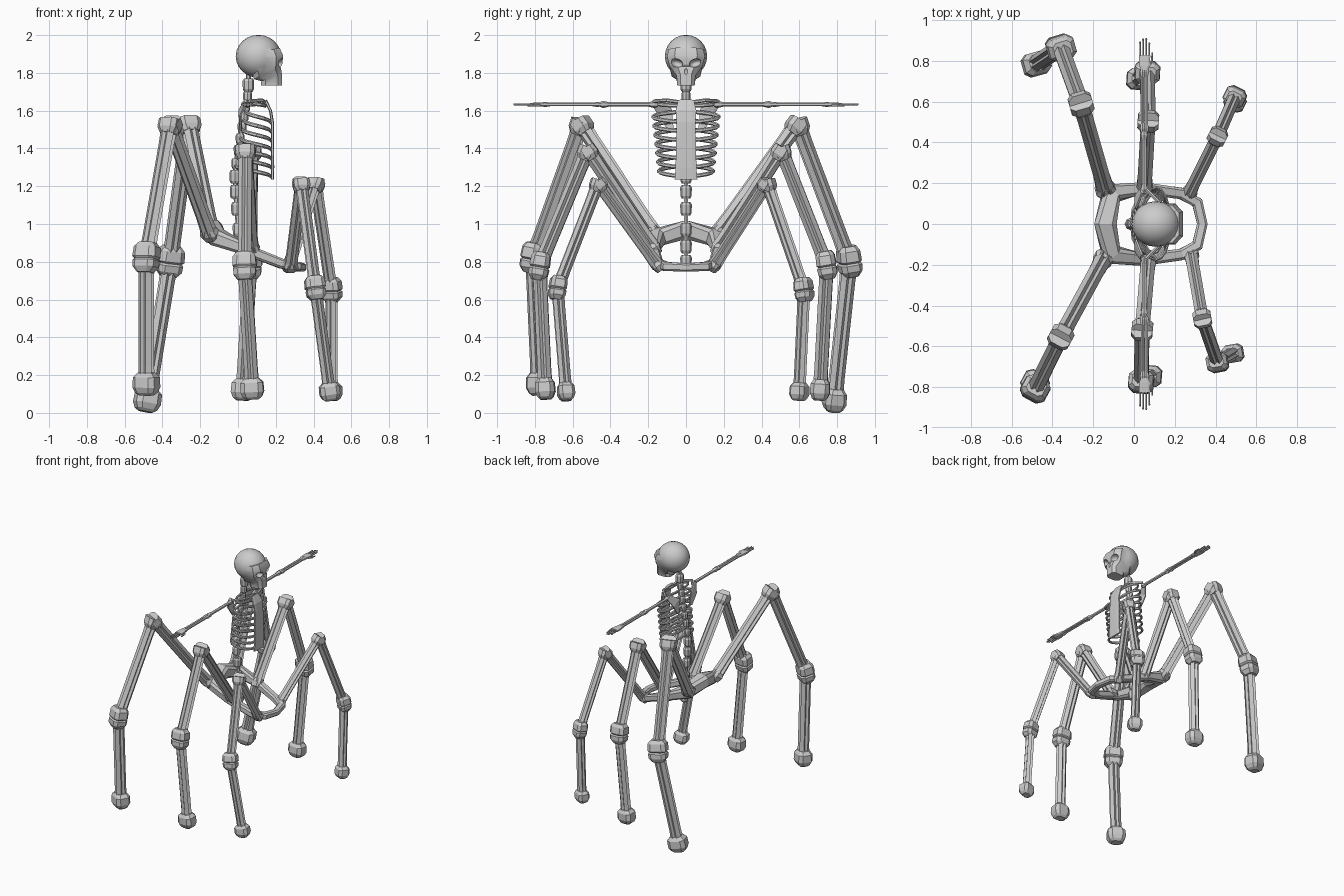
import bpy, bmesh, math
from mathutils import Vector as V

if "Cube" in bpy.data.objects:
    bpy.data.objects.remove(bpy.data.objects["Cube"])

# Cross-sections: chamfered square, grooved bone, plain hexagon
BLOCK = [(1, .6), (.6, 1), (-.6, 1), (-1, .6), (-1, -.6), (-.6, -1), (.6, -1), (1, -.6)]
GROOVED = [(1, .45), (.45, .45), (.45, 1), (-.45, 1), (-.45, .45), (-1, .45),
           (-1, -.45), (-.45, -.45), (-.45, -1), (.45, -1), (.45, -.45), (1, -.45)]
GROOVED = [((x - y) * .72, (x + y) * .72) for x, y in GROOVED]
def ngon(n):
    return [(math.cos(2 * math.pi * i / n), math.sin(2 * math.pi * i / n)) for i in range(n)]


def loft(name, pts, sizes, section, ref=(0, 0, 1), closed=False, smooth=False):
    """Sweep a section along points; sizes are half widths along ref and sideways."""
    pts = [V(p) for p in pts]
    n, bm, rings = len(pts), bmesh.new(), []
    for i, p in enumerate(pts):
        if closed:
            t = pts[(i + 1) % n] - pts[i - 1]
        else:
            t = pts[min(i + 1, n - 1)] - pts[max(i - 1, 0)]
        t.normalize()
        u = V(ref) - V(ref).dot(t) * t
        u.normalize()
        w = t.cross(u)
        a, b = sizes[i]
        rings.append([bm.verts.new(p + u * (a * c) + w * (b * d)) for c, d in section])
    m = len(section)
    for i in range(n if closed else n - 1):
        r, s = rings[i], rings[(i + 1) % n]
        for j in range(m):
            bm.faces.new((r[j], r[(j + 1) % m], s[(j + 1) % m], s[j]))
    if not closed:
        bm.faces.new(rings[0])
        bm.faces.new(rings[-1])
    bmesh.ops.recalc_face_normals(bm, faces=bm.faces)
    me = bpy.data.meshes.new(name)
    bm.to_mesh(me)
    bm.free()
    ob = bpy.data.objects.new(name, me)
    bpy.context.collection.objects.link(ob)
    if smooth:
        for f in me.polygons:
            f.use_smooth = True
    return ob


def along(a, b, ts):
    a, b = V(a), V(b)
    return [a.lerp(b, t) for t in ts]


def block(name, c, d, prof, ref):
    """Stack of chamfered rings centred at c along d; prof = (offset, half width, half depth)."""
    d = V(d).normalized()
    loft(name, [V(c) + d * o for o, _, _ in prof], [(a, b) for _, a, b in prof], BLOCK, ref)


# Legs: hip, knee, ankle, foot, thickness
LEGS = {
    "rear_left_leg": ((-.14, .17, .95), (-.26, .59, 1.53), (-.36, .865, .80), (-.48, .785, .065), 1.0),
    "rear_right_leg": ((-.15, -.17, .95), (-.36, -.555, 1.53), (-.485, -.81, .82), (-.485, -.78, .15), .97),
    "middle_left_leg": ((.05, .17, .87), (.07, .505, 1.39), (.065, .745, .78), (.025, .71, .12), .9),
    "middle_right_leg": ((.07, -.17, .87), (.04, -.52, 1.39), (.035, -.775, .775), (.075, -.745, .125), .9),
    "front_left_leg": ((.27, .15, .78), (.41, .43, 1.215), (.495, .625, .65), (.495, .60, .11), .77),
    "front_right_leg": ((.28, -.15, .78), (.335, -.465, 1.215), (.41, -.68, .66), (.485, -.635, .11), .77)}

for name, (hip, knee, ankle, foot, s) in LEGS.items():
    hip, knee, ankle, foot = V(hip), V(knee), V(ankle), V(foot)
    ref = (knee - hip).cross(V((0, 0, 1))).normalized()
    parts = (("thigh", hip, knee), ("shin", knee, ankle), ("lower_shin", ankle, foot))
    for part, a, b in parts:
        w = [(.042 * s,) * 2, (.038 * s,) * 2, (.038 * s,) * 2, (.042 * s,) * 2]
        loft(name + "_" + part, along(a, b, (0, .15, .85, 1)), w, GROOVED, ref)
    block(name + "_hip_joint", hip, knee - hip,
          [(-.04 * s, .035 * s, .03 * s), (0, .05 * s, .04 * s), (.03 * s, .04 * s, .035 * s)], ref)
    # knee: two plates meeting at the bend
    block(name + "_knee_upper", knee, knee - hip,
          [(-.06 * s, .042 * s, .036 * s), (-.03 * s, .058 * s, .052 * s), (.02 * s, .058 * s, .05 * s)], ref)
    block(name + "_knee_lower", knee, ankle - knee,
          [(-.02 * s, .056 * s, .054 * s), (.03 * s, .056 * s, .052 * s), (.06 * s, .04 * s, .036 * s)], ref)
    # ankle: hinge of two stacked blocks
    block(name + "_ankle", ankle, (ankle - knee).normalized() + (foot - ankle).normalized(),
          [(o * s, a * s, b * s) for o, a, b in ((-.085, .045, .04), (-.06, .066, .055), (-.005, .07, .058),
           (.005, .058, .05), (.015, .066, .058), (.05, .064, .055), (.08, .04, .036))], ref)
    block(name + "_foot", foot, foot - ankle,
          [(o * s, a * s, b * s) for o, a, b in ((-.065, .042, .038), (-.04, .066, .055),
           (.015, .068, .058), (.045, .055, .045), (.06, .035, .03))], ref)

# Tilted pelvis ring
half = [((-.11, .15, .93), (.045, .05)), ((.04, .175, .865), (.03, .03)),
        ((.23, .15, .79), (.026, .028)), ((.31, .105, .775), (.024, .028))]
ring = [((-.14, 0, .97), (.05, .055))] + half + [((.335, 0, .77), (.022, .026))]
ring += [((p[0], -p[1], p[2]), w) for p, w in reversed(half)]
loft("pelvis_ring", [p for p, _ in ring], [w for _, w in ring], BLOCK, closed=True)

# Spine
def spine_x(z):
    if z > 1.3:
        return -.015 + .07 * min(1, (z - 1.3) / .4)
    return -.015 + .03 * max(0, (1.2 - z) / .4)

zs = [.80, .88, .97, 1.08, 1.17, 1.25, 1.32, 1.39, 1.45, 1.51, 1.57, 1.62, 1.675, 1.735]
for i, z in enumerate(zs):
    h = .028 if z > 1.3 and z < 1.7 else .036
    r = .024 if 1.3 < z < 1.7 else .031
    x = spine_x(z)
    loft("vertebra_%d" % i, [(x, 0, z + h * k) for k in (-1, -.6, .6, 1)],
         [(r * k, r * k) for k in (.7, .95, 1, .75)], ngon(8), (1, 0, 0))
loft("spinal_core", [(spine_x(z), 0, z) for z in zs + [1.82]],
     [(.013, .013)] * (len(zs) + 1), ngon(6), (1, 0, 0))

# Rib cage
for side, sg in (("left", 1), ("right", -1)):
    for i in range(8):
        f = i / 7
        z0 = 1.645 - .335 * f
        ry = (.145 if i == 0 else .182 - .035 * f)
        xb = spine_x(z0)
        pts = []
        for k in range(9):
            a = math.pi * k / 8
            xf = .175 - (.03 if i == 0 else 0)
            cx, rx = (xb + xf) / 2, (xf - xb) / 2
            pts.append((cx - rx * math.cos(a), sg * ry * math.sin(a) ** .75,
                        z0 - (.02 if i == 0 else .06) * (k / 8)))
        loft("%s_rib_%d" % (side, i), pts, [(.011, .007)] * 9, ngon(6))
    # collar bone and shoulder blade
    loft(side + "_collar_bone", [(.14, sg * .03, 1.645), (.13, sg * .1, 1.655), (.06, sg * .17, 1.65)],
         [(.01, .01)] * 3, ngon(6))
    loft(side + "_shoulder_blade", [(.015, sg * .08, 1.50), (.01, sg * .11, 1.59), (.04, sg * .165, 1.645)],
         [(.007, .015), (.007, .04), (.008, .02)], BLOCK, (1, 0, 0))

    # Arms held straight out
    def limb(part, x, y0, y1, r, end, z=1.633):
        loft(side + "_" + part, along((x, sg * y0, z), (x, sg * y1, z), (0, .06, .15, .85, .94, 1)),
             [(q, q) for q in (end * .7, end, r, r, end, end * .7)], ngon(6))
    limb("upper_arm", .05, .15, .455, .012, .019)
    limb("forearm_outer", .06, .45, .765, .009, .014)
    limb("forearm_inner", .042, .45, .765, .009, .014)
    loft(side + "_palm", along((.052, sg * .755, 1.633), (.052, sg * .825, 1.633), (0, .3, 1)),
         [(.011, .018), (.011, .026), (.008, .028)], BLOCK)
    for j, (x, y) in enumerate(((.03, .895), (.045, .91), (.06, .912), (.075, .89))):
        limb("finger_%d" % j, x, .82, y, .0045, .006)
    loft(side + "_thumb", [(.07, sg * .77, 1.63), (.088, sg * .80, 1.628), (.09, sg * .84, 1.626)],
         [(.007, .007)] * 2 + [(.004, .004)], ngon(6))

# Breastbone plate
loft("breastbone", [(.145, 0, 1.655), (.172, 0, 1.60), (.182, 0, 1.54), (.184, 0, 1.30), (.182, 0, 1.235)],
     [(.008, .04), (.008, .055), (.008, .05), (.008, .055), (.008, .06)], BLOCK, (1, 0, 0))

# Skull: cranium joined to a tapering face, eye and nose hollows cut out
def ball(name, loc, scale, rot=(0, 0, 0)):
    bpy.ops.mesh.primitive_uv_sphere_add(segments=20, ring_count=12, location=loc, rotation=rot)
    ob = bpy.context.object
    ob.name, ob.scale = name, scale
    return ob

skull = ball("skull", (.108, 0, 1.888), (.12, .112, .113))
face = loft("face", [(.178, 0, 1.733), (.178, 0, 1.775), (.155, 0, 1.80), (.15, 0, 1.835), (.148, 0, 1.88), (.14, 0, 1.915)],
            [(.056, .046), (.058, .05), (.078, .075), (.084, .088), (.092, .10), (.082, .092)], BLOCK, (1, 0, 0))
cuts = [face, ball("nose_hollow", (.245, 0, 1.81), (.022, .012, .022))]
for sg in (1, -1):
    cuts.append(ball("eye_hollow", (.235, sg * .05, 1.852), (.04, .034, .022), (sg * .3, 0, 0)))
for c in cuts:
    mod = skull.modifiers.new("shape", "BOOLEAN")
    mod.operation = "UNION" if c is face else "DIFFERENCE"
    mod.solver, mod.object = "EXACT", c
bpy.ops.object.select_all(action="DESELECT")
skull.select_set(True)
bpy.context.view_layer.objects.active = skull
for mod in list(skull.modifiers):
    bpy.ops.object.modifier_apply(modifier=mod.name)
for c in cuts:
    bpy.data.objects.remove(c)
bpy.ops.object.shade_smooth_by_angle(angle=math.radians(35))
